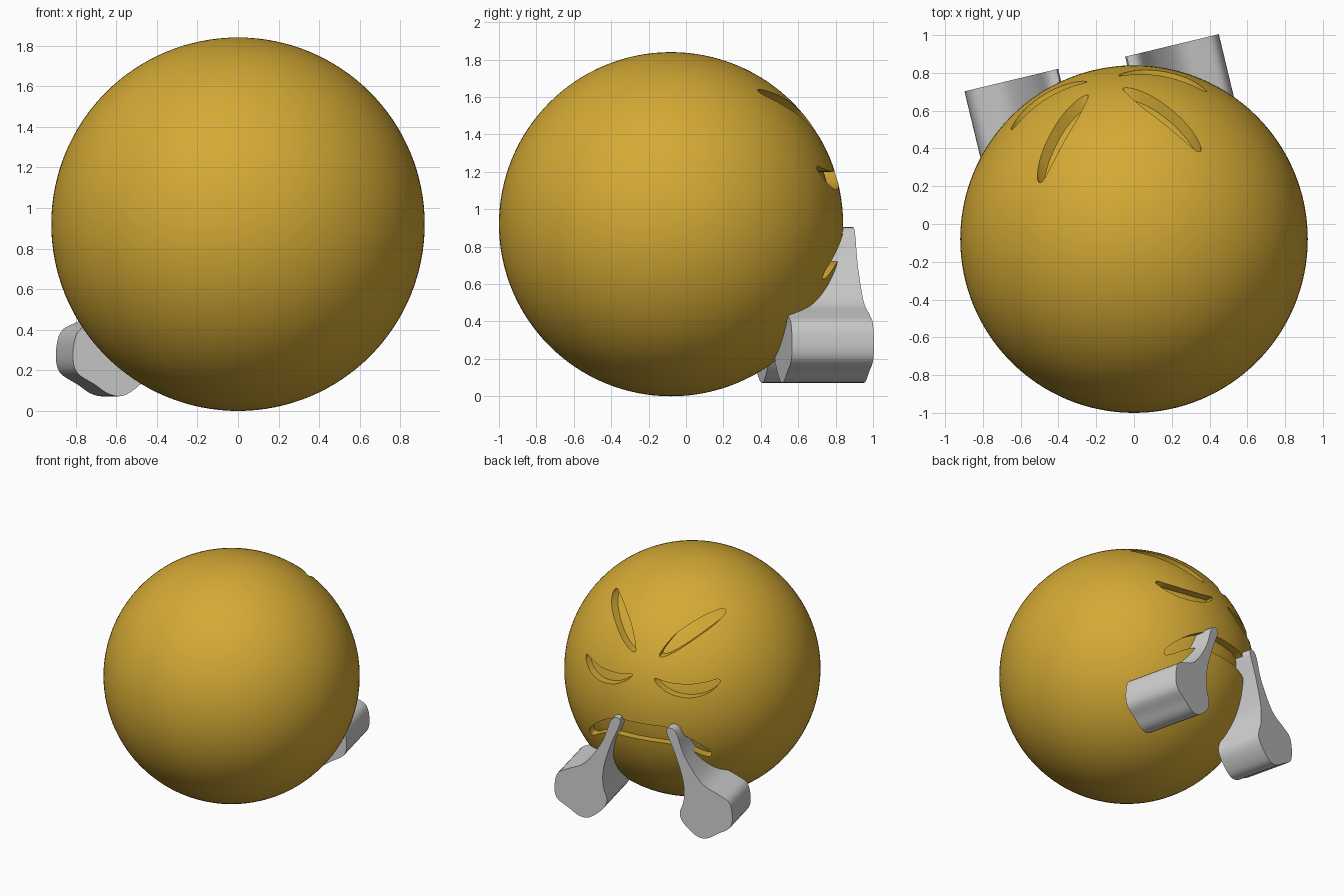
import bpy
import bmesh
import math
from mathutils import Matrix, Vector

if "Cube" in bpy.data.objects:
    bpy.data.objects.remove(bpy.data.objects["Cube"], do_unlink=True)

RADIUS = 0.92
CENTRE = Vector((0, -0.08, RADIUS))


def material(name, colour):
    mat = bpy.data.materials.new(name)
    mat.use_nodes = True
    mat.diffuse_color = colour
    mat.node_tree.nodes["Principled BSDF"].inputs["Base Color"].default_value = colour
    return mat


YELLOW = material("golden yellow", (0.66, 0.40, 0.035, 1))
GREY = material("light grey", (0.62, 0.62, 0.62, 1))


def smooth_outline(points, steps=5):
    """Closed smooth curve through a few (across, up) points."""
    pts = [Vector(p) for p in points]
    result = []
    for i in range(len(pts)):
        a, b, c, d = (pts[(i + k) % len(pts)] for k in (-1, 0, 1, 2))
        for s in range(steps):
            t = s / steps
            result.append(b + (c - a) * (t / 2)
                          + (a * 2 - b * 5 + c * 4 - d) * (t * t / 2)
                          + (b * 3 - a - c * 3 + d) * (t ** 3 / 2))
    return result


def add_prism(bm, outline, near, far, side=1):
    """Extrude an outline along y; side -1 mirrors it."""
    caps = [[bm.verts.new((side * p.x, y, p.y)) for p in outline] for y in (near, far)]
    faces = [bm.faces.new(cap) for cap in caps]
    n = len(outline)
    for i in range(n):
        j = (i + 1) % n
        faces.append(bm.faces.new((caps[0][i], caps[0][j], caps[1][j], caps[1][i])))
    bmesh.ops.recalc_face_normals(bm, faces=faces)


def make_object(name, bm, mat, turn=0):
    """Turn the part about the ball's axis and place it on the ball's centre."""
    bm.transform(Matrix.Translation(CENTRE) @ Matrix.Rotation(math.radians(turn), 4, "Z"))
    mesh = bpy.data.meshes.new(name)
    bm.to_mesh(mesh)
    bm.free()
    mesh.materials.append(mat)
    obj = bpy.data.objects.new(name, mesh)
    bpy.context.collection.objects.link(obj)
    return obj


def select(obj):
    bpy.ops.object.select_all(action="DESELECT")
    obj.select_set(True)
    bpy.context.view_layer.objects.active = obj


def shade(obj, angle):
    select(obj)
    bpy.ops.object.shade_smooth_by_angle(angle=math.radians(angle))


def ball(name, radius):
    bm = bmesh.new()
    bmesh.ops.create_uvsphere(bm, u_segments=128, v_segments=64, radius=radius)
    return make_object(name, bm, YELLOW)


# Round head and the floor seen inside the face grooves
head = ball("head", RADIUS)
floor = ball("groove_floor", 0.862)

# Slanted brows, drooping eyes and the frowning mouth, cut into the head
BROW = [(.095, .47), (.17, .59), (.29, .68), (.40, .72), (.44, .70),
        (.41, .65), (.31, .57), (.20, .49), (.12, .45)]
EYE = [(.09, .305), (.20, .285), (.34, .28), (.45, .295), (.51, .31),
       (.525, .28), (.46, .215), (.35, .185), (.22, .205), (.12, .26)]
HALF_MOUTH = [(.09, -.045), (.20, -.05), (.34, -.12), (.46, -.23), (.475, -.29),
              (.43, -.285), (.32, -.215), (.20, -.185), (.07, -.18)]
MOUTH = HALF_MOUTH + [(-u, z) for u, z in reversed(HALF_MOUTH)]

bm = bmesh.new()
for side in (1, -1):
    for shape in (BROW, EYE):
        add_prism(bm, smooth_outline(shape), 0.05, 1.1, side)
add_prism(bm, smooth_outline(MOUTH), 0.05, 1.1)
cutter = make_object("face_cutter", bm, YELLOW, turn=11)
cutter.hide_render = True

cut = head.modifiers.new("face", "BOOLEAN")
cut.operation = "DIFFERENCE"
cut.solver = "EXACT"
cut.object = cutter
select(head)
bpy.ops.object.modifier_apply(modifier=cut.name)
bpy.data.objects.remove(cutter, do_unlink=True)
shade(head, 30)
shade(floor, 30)

# Steam puffs: thin at the mouth, swelling to a rounded cloud
PUFF = [(.18, -.04), (.25, -.035), (.32, -.22), (.45, -.41), (.58, -.48),
        (.665, -.53), (.69, -.64), (.67, -.73), (.58, -.79), (.50, -.84),
        (.42, -.84), (.32, -.76), (.285, -.68), (.315, -.57), (.31, -.42), (.25, -.22)]
for name, side, near, far in (("left_steam", 1, 0.50, 0.95), ("right_steam", -1, 0.61, 0.97)):
    bm = bmesh.new()
    add_prism(bm, smooth_outline(PUFF, 4), near, far, side)
    shade(make_object(name, bm, GREY, turn=13.5), 40)
